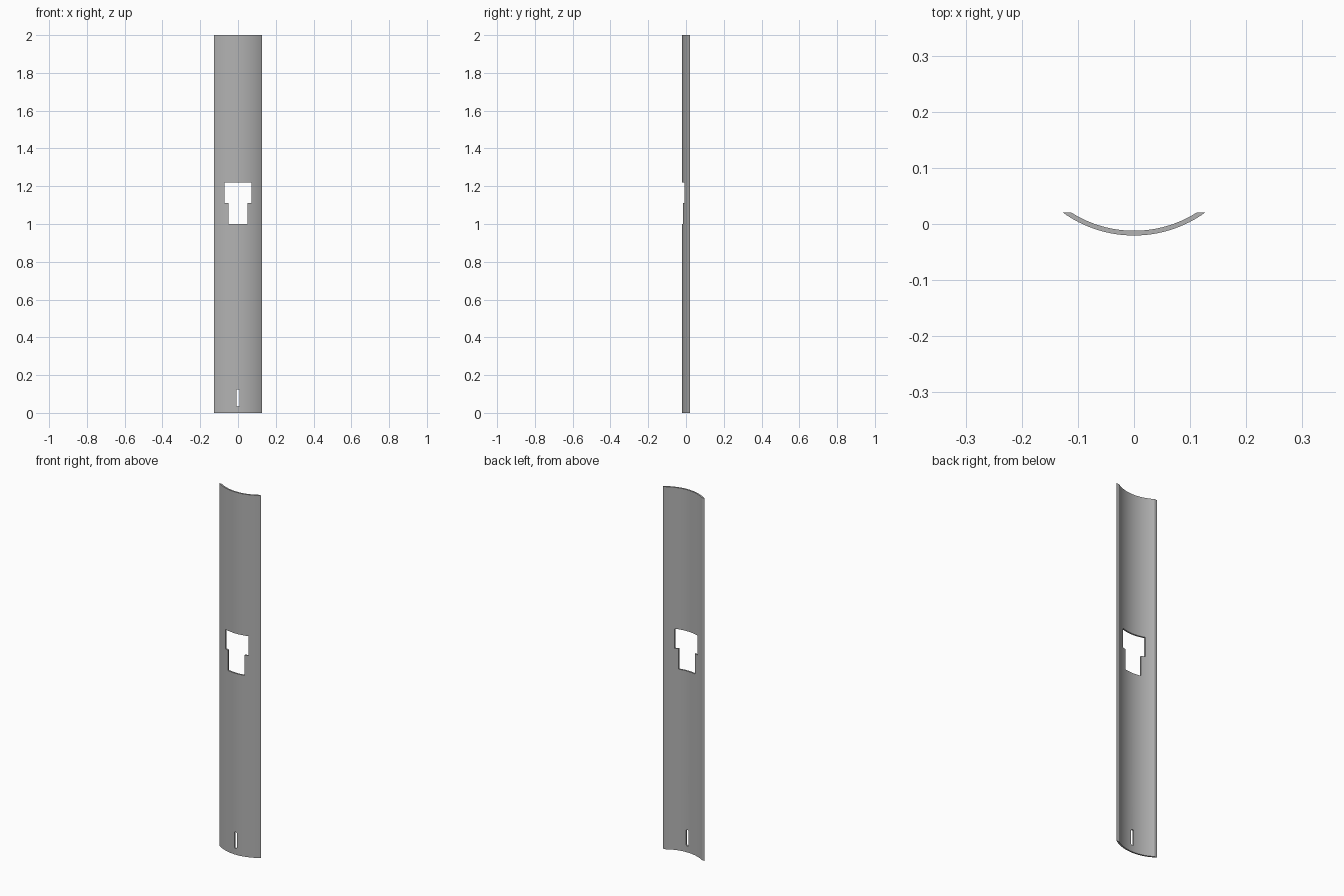
import bpy
import bmesh
from math import asin, cos, sin, pi
from mathutils import Vector

if "Cube" in bpy.data.objects:
    bpy.data.objects.remove(bpy.data.objects["Cube"], do_unlink=True)

HEIGHT = 2.0
FRONT, BACK = -0.0205, 0.0205
HALF_WIDTH = 0.127
THICKNESS = 0.0085
SEGMENTS = 32

grey = bpy.data.materials.new("plain grey")
grey.use_nodes = True
colour = (0.45, 0.45, 0.45, 1)
grey.diffuse_color = colour
grey.node_tree.nodes["Principled BSDF"].inputs["Base Color"].default_value = colour


def prism(name, outline, offset):
    """Extrude a closed outline along an offset into a solid."""
    bm = bmesh.new()
    face = bm.faces.new([bm.verts.new(p) for p in outline])
    moved = bmesh.ops.extrude_face_region(bm, geom=[face])["geom"]
    verts = [g for g in moved if isinstance(g, bmesh.types.BMVert)]
    bmesh.ops.translate(bm, verts=verts, vec=Vector(offset))
    bmesh.ops.recalc_face_normals(bm, faces=bm.faces)
    mesh = bpy.data.meshes.new(name)
    bm.to_mesh(mesh)
    bm.free()
    mesh.materials.append(grey)
    obj = bpy.data.objects.new(name, mesh)
    bpy.context.collection.objects.link(obj)
    return obj


# Curved panel: a shell arc with its side edges trimmed flat at the back
depth = BACK - FRONT
radius = (HALF_WIDTH ** 2 + depth ** 2) / (2 * depth)
centre_y = FRONT + radius


def arc(r):
    end = asin(((r * r - (centre_y - BACK) ** 2) ** 0.5) / r)
    angles = [end * (2 * i / SEGMENTS - 1) for i in range(SEGMENTS + 1)]
    return [(r * sin(a), centre_y - r * cos(a), 0) for a in angles]


panel = prism("curved_panel", arc(radius) + arc(radius - THICKNESS)[::-1], (0, 0, HEIGHT))

# Stepped window: wide above, narrow below
right_side = [(0.05, 1.0), (0.05, 1.112), (0.071, 1.112), (0.071, 1.22)]
window = right_side + [(-x, z) for x, z in reversed(right_side)]

# Narrow slot with rounded ends near the bottom
slot_r, slot_low, slot_high = 0.008, 0.042, 0.117
slot = []
for start, z in ((0, slot_high), (pi, slot_low)):
    for i in range(9):
        a = start + pi * i / 8
        slot.append((slot_r * cos(a), z + slot_r * sin(a)))

# Cut both openings straight through the panel
bpy.context.view_layer.objects.active = panel
panel.select_set(True)
for name, outline in (("window_cutter", window), ("slot_cutter", slot)):
    cutter = prism(name, [(x, -0.2, z) for x, z in outline], (0, 0.4, 0))
    cutter.hide_render = True
    cut = panel.modifiers.new(name, "BOOLEAN")
    cut.operation = "DIFFERENCE"
    cut.solver = "EXACT"
    cut.object = cutter
    bpy.ops.object.modifier_apply(modifier=cut.name)
    bpy.data.objects.remove(cutter, do_unlink=True)

bpy.ops.object.shade_smooth_by_angle(angle=pi / 6)
